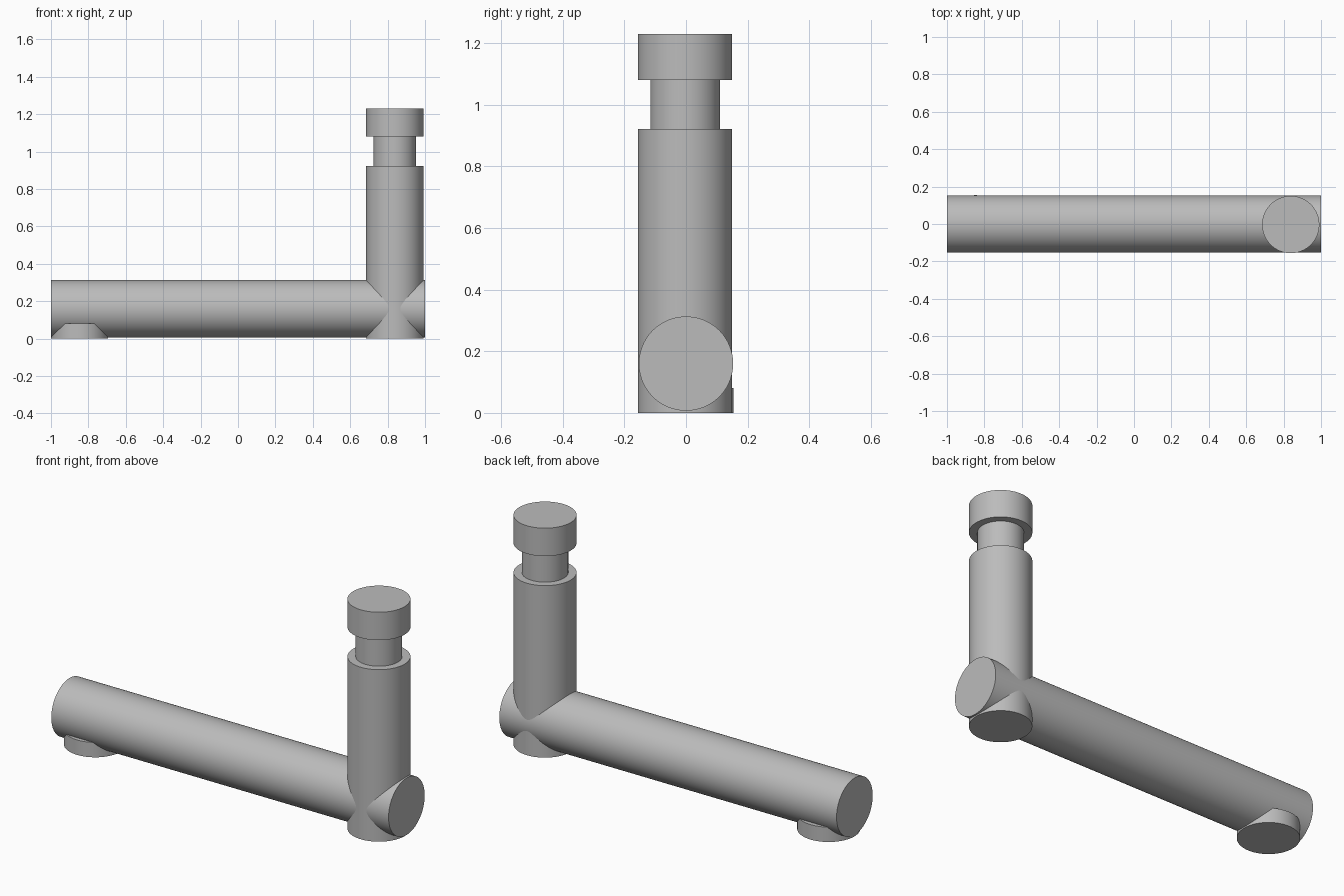
import bpy
import bmesh
import math
from mathutils import Matrix

cube = bpy.data.objects.get("Cube")
if cube:
    bpy.data.objects.remove(cube, do_unlink=True)

# Single grey finish
grey = bpy.data.materials.new("plain_grey")
grey.use_nodes = True
colour = (0.5, 0.5, 0.5, 1.0)
grey.diffuse_color = colour
grey.node_tree.nodes["Principled BSDF"].inputs["Base Color"].default_value = colour

SIDES = 96
RADIUS = 0.153


def rod(name, sections, location, lying=False):
    """Stepped round bar from (radius, height) rings, capped at both ends."""
    bm = bmesh.new()
    rings = []
    for radius, height in sections:
        ring = bmesh.ops.create_circle(
            bm, segments=SIDES, radius=radius,
            matrix=Matrix.Translation((0, 0, height)))["verts"]
        rings.append(ring)
    for low, high in zip(rings, rings[1:]):
        for i in range(SIDES):
            j = (i + 1) % SIDES
            bm.faces.new((low[i], low[j], high[j], high[i]))
    bm.faces.new(rings[0])
    bm.faces.new(rings[-1])
    bmesh.ops.recalc_face_normals(bm, faces=bm.faces)
    if lying:
        bm.transform(Matrix.Rotation(math.pi / 2, 4, "Y"))
    mesh = bpy.data.meshes.new(name)
    bm.to_mesh(mesh)
    bm.free()
    mesh.materials.append(grey)
    obj = bpy.data.objects.new(name, mesh)
    obj.location = location
    bpy.context.collection.objects.link(obj)
    bpy.ops.object.select_all(action="DESELECT")
    obj.select_set(True)
    bpy.context.view_layer.objects.active = obj
    bpy.ops.object.shade_smooth_by_angle(angle=math.radians(30))
    return obj


# Long horizontal bar
rod("horizontal_bar", [(RADIUS, -1), (RADIUS, 1)], (0, 0, 0.16), lying=True)

# Upright post with a narrow neck and a wider cap
NECK = 0.113
rod("upright_post",
    [(RADIUS, 0), (RADIUS, 0.922), (NECK, 0.922),
     (NECK, 1.08), (RADIUS, 1.08), (RADIUS, 1.23)],
    (0.838, -0.003, 0))

# Short round foot under the far end
rod("round_foot", [(RADIUS, 0), (RADIUS, 0.08)], (-0.847, 0.001, 0))
